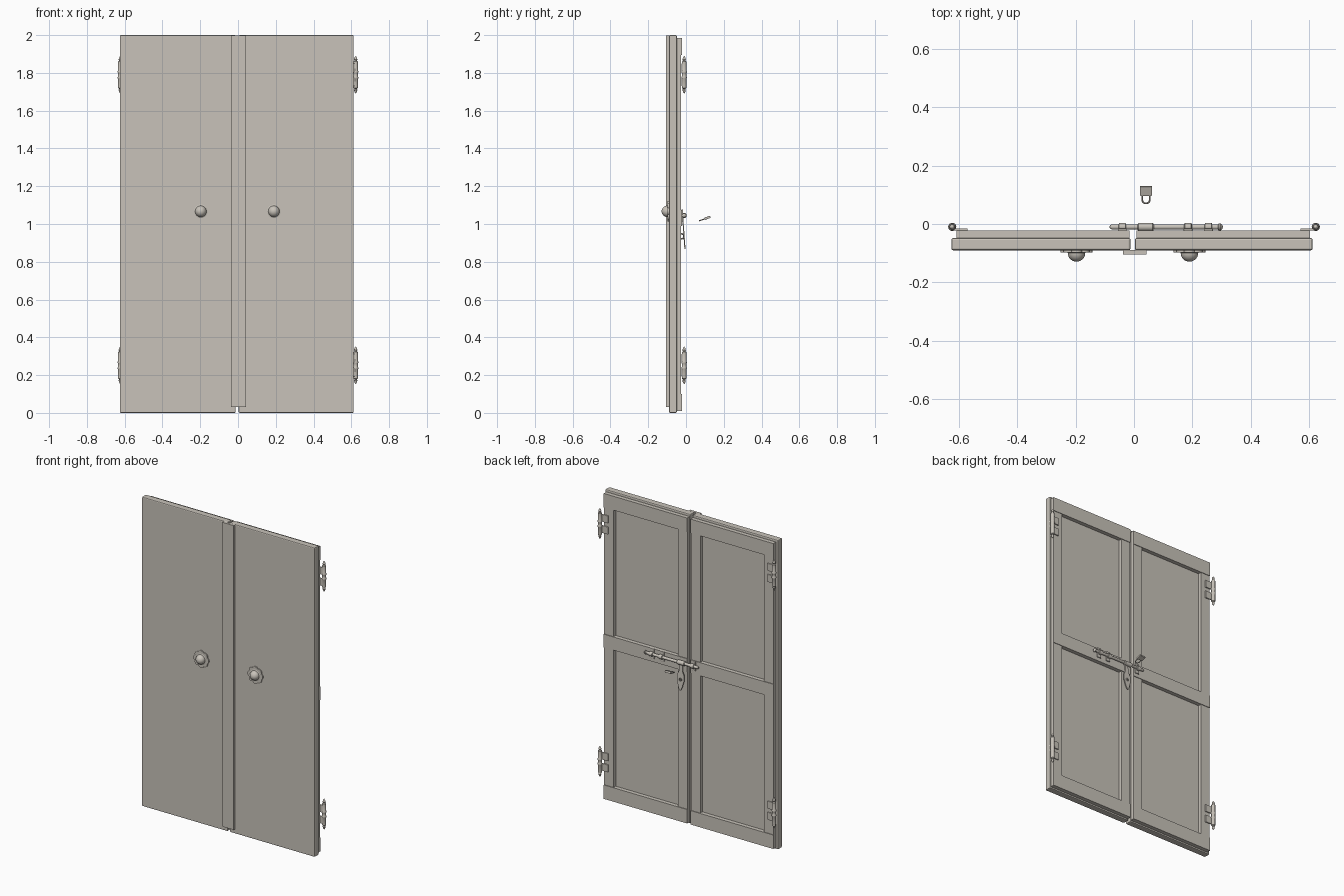
import bpy, bmesh, math
from mathutils import Matrix, Vector

if "Cube" in bpy.data.objects:
    bpy.data.objects.remove(bpy.data.objects["Cube"])

mat = bpy.data.materials.new("warm grey")
mat.use_nodes = True
colour = (0.58, 0.545, 0.49, 1)
mat.diffuse_color = colour
mat.node_tree.nodes["Principled BSDF"].inputs["Base Color"].default_value = colour

AXES = {"z": Matrix(), "x": Matrix.Rotation(math.pi / 2, 4, "Y"),
        "-y": Matrix.Rotation(math.pi / 2, 4, "X")}


def add(name, bm, smooth=False):
    bmesh.ops.recalc_face_normals(bm, faces=bm.faces)
    me = bpy.data.meshes.new(name)
    bm.to_mesh(me)
    bm.free()
    me.materials.append(mat)
    ob = bpy.data.objects.new(name, me)
    bpy.context.collection.objects.link(ob)
    if smooth:
        bpy.ops.object.select_all(action="DESELECT")
        ob.select_set(True)
        bpy.context.view_layer.objects.active = ob
        bpy.ops.object.shade_smooth_by_angle(angle=math.radians(35))
    return ob


def box(name, x, y, z, bevel=0.0):
    bm = bmesh.new()
    size = [b - a for a, b in (x, y, z)]
    mid = [(a + b) / 2 for a, b in (x, y, z)]
    bmesh.ops.create_cube(bm, size=1, matrix=Matrix.Translation(mid) @ Matrix.Diagonal((*size, 1)))
    if bevel:
        bmesh.ops.bevel(bm, geom=bm.edges[:], offset=bevel, segments=2, profile=0.5, affect="EDGES")
    return add(name, bm)


def lathe(name, profile, centre, axis="z", steps=20):
    """Turn (radius, height) points around an axis."""
    bm = bmesh.new()
    vs = [bm.verts.new((r, 0, h)) for r, h in profile]
    es = [bm.edges.new(p) for p in zip(vs, vs[1:])]
    bmesh.ops.spin(bm, geom=vs + es, cent=(0, 0, 0), axis=(0, 0, 1), angle=math.tau, steps=steps)
    bmesh.ops.remove_doubles(bm, verts=bm.verts, dist=0.0001)
    bm.transform(Matrix.Translation(centre) @ AXES[axis])
    return add(name, bm, True)


def curve_part(name, outlines, matrix, thick=0.0, round_=0.0):
    """Filled plate from outlines, or a round wire when round_ is given."""
    cu = bpy.data.curves.new(name, "CURVE")
    cu.dimensions = "3D" if round_ else "2D"
    cu.extrude, cu.bevel_depth = thick / 2, round_
    cu.bevel_resolution, cu.use_fill_caps = 2, True
    if not round_:
        cu.fill_mode = "BOTH"
    for pts in outlines:
        sp = cu.splines.new("POLY")
        sp.points.add(len(pts) - 1)
        for p, q in zip(sp.points, pts):
            p.co = (q[0], q[1], 0, 1)
        sp.use_cyclic_u = not round_
    tmp = bpy.data.objects.new(name, cu)
    bpy.context.collection.objects.link(tmp)
    me = bpy.data.meshes.new_from_object(tmp.evaluated_get(bpy.context.evaluated_depsgraph_get()))
    bpy.data.objects.remove(tmp)
    bm = bmesh.new()
    bm.from_mesh(me)
    bpy.data.meshes.remove(me)
    bmesh.ops.remove_doubles(bm, verts=bm.verts, dist=0.00001)
    bm.transform(matrix)
    return add(name, bm, True)


def circle(r, cx=0, cy=0, n=16):
    return [(cx + r * math.cos(math.tau * i / n), cy + r * math.sin(math.tau * i / n)) for i in range(n)]


# Door leaves: a front slab with a raised frame behind it
STILE_Y, RAIL_Y = (-0.05, -0.026), (-0.05, -0.022)
leaves = {"right": ((-0.626, -0.012), (-0.609, -0.016)), "left": ((0.003, 0.612), (0.008, 0.604))}
for side, (slab, frame) in leaves.items():
    box(side + "_door_slab", slab, (-0.09, -0.048), (0, 2), 0.006)
    a, b = frame
    for k, x in enumerate(((a, a + 0.068), (b - 0.068, b))):
        box(f"{side}_door_stile_{k + 1}", x, STILE_Y, (0.02, 1.975))
    for part, z in (("bottom", (0.01, 0.1)), ("middle", (0.99, 1.075)), ("top", (1.895, 1.985))):
        box(f"{side}_door_{part}_rail", frame, RAIL_Y, z)

# Cover strip over the gap
box("cover_strip", (-0.037, 0.043), (-0.105, -0.089), (0.03, 1.998))

# Knobs on scalloped rosettes
petals = []
for i in range(96):
    t = math.tau * i / 96
    r = 0.047 + 0.008 * abs(math.cos(4 * t)) ** 0.7
    petals.append((r * math.cos(t), r * math.sin(t)))
dome = [(0.03 * math.cos(i * math.pi / 16), 0.008 + 0.03 * math.sin(i * math.pi / 16)) for i in range(9)]
for side, x in (("right", -0.197), ("left", 0.19)):
    at = Matrix.Translation((x, -0.093, 1.067)) @ AXES["-y"]
    curve_part(side + "_knob_rosette", [petals], at, 0.008)
    lathe(side + "_knob", [(0.038, 0), (0.036, 0.006), (0.03, 0.008)] + dome, (x, -0.091, 1.067), "-y", 24)

# Hinges: barrel with pointed finials, knuckle rings and two leaf tabs
barrel = [(0, -0.1), (0.006, -0.092), (0.009, -0.08), (0.006, -0.074), (0.012, -0.07),
          (0.012, -0.022), (0.014, -0.018), (0.014, -0.012), (0.012, -0.008)]
barrel += [(r, -h) for r, h in reversed(barrel)]
for side, s in (("right", -1), ("left", 1)):
    for level, z in (("lower", 0.252), ("upper", 1.79)):
        name = f"{side}_{level}_hinge"
        lathe(name + "_barrel", barrel, (s * 0.623, -0.01, z))
        for k, dz in enumerate((-0.036, 0.036)):
            x = sorted((s * 0.57, s * 0.62))
            box(f"{name}_tab_{k + 1}", x, (-0.023, -0.015), (z + dz - 0.024, z + dz + 0.024), 0.002)

# Sliding bolt with its guides and handle collar
BZ, BY = 1.045, -0.01
rod = [(0, -0.085), (0.006, -0.082), (0.009, -0.074), (0.009, 0.288), (0.012, 0.291),
       (0.012, 0.297), (0.006, 0.303), (0, 0.305)]
lathe("bolt_rod", rod, (0, BY, BZ), "x", 16)
for k, x in enumerate((-0.04, 0.185, 0.255)):
    lathe(f"bolt_guide_{k + 1}", [(0.009, -0.013), (0.014, -0.011), (0.014, 0.011), (0.009, 0.013)],
          (x, BY, BZ), "x", 16)
    box(f"bolt_guide_plate_{k + 1}", (x - 0.015, x + 0.015), (-0.024, -0.016), (BZ - 0.032, BZ + 0.032), 0.002)
lathe("bolt_collar", [(0.009, -0.028), (0.014, -0.024), (0.014, 0.024), (0.009, 0.028)], (0.04, BY, BZ), "x", 16)

# Hanging hasp with an eye
half = [(0.011, 0.075), (0.012, 0.03), (0.024, 0.005), (0.025, -0.03), (0.014, -0.07), (0.005, -0.092)]
outline = half + [(-x, z) for x, z in reversed(half)]
hang = Matrix.Translation((0.045, -0.012, 0.96)) @ Matrix.Rotation(math.radians(4), 4, "X") @ AXES["-y"]
curve_part("hasp", [outline, circle(0.01, 0, -0.025)], hang, 0.006)

# Staple below the bolt
loop = [(0.013 * math.cos(math.pi * i / 10), 0.013 * math.sin(math.pi * i / 10)) for i in range(11)]
staple_at = Matrix.Translation((0.045, -0.024, 0.935)) @ Matrix.Rotation(math.pi / 2, 4, "Y")
curve_part("hasp_staple", [[(0.013, -0.004)] + loop + [(-0.013, -0.004)]], staple_at, round_=0.004)

# Padlock, tilted behind the bolt
tilt = Matrix.Translation((0.041, 0.098, 1.027)) @ Matrix.Rotation(math.radians(20), 4, "X")
body = box("padlock_body", (-0.021, 0.021), (0, 0.033), (-0.006, 0.006), 0.002)
body.data.transform(tilt)
arch = [(0.013 * math.cos(math.pi * i / 12), -0.016 - 0.013 * math.sin(math.pi * i / 12)) for i in range(13)]
curve_part("padlock_shackle", [[(0.013, 0.003)] + arch + [(-0.013, 0.003)]], tilt, round_=0.003)
